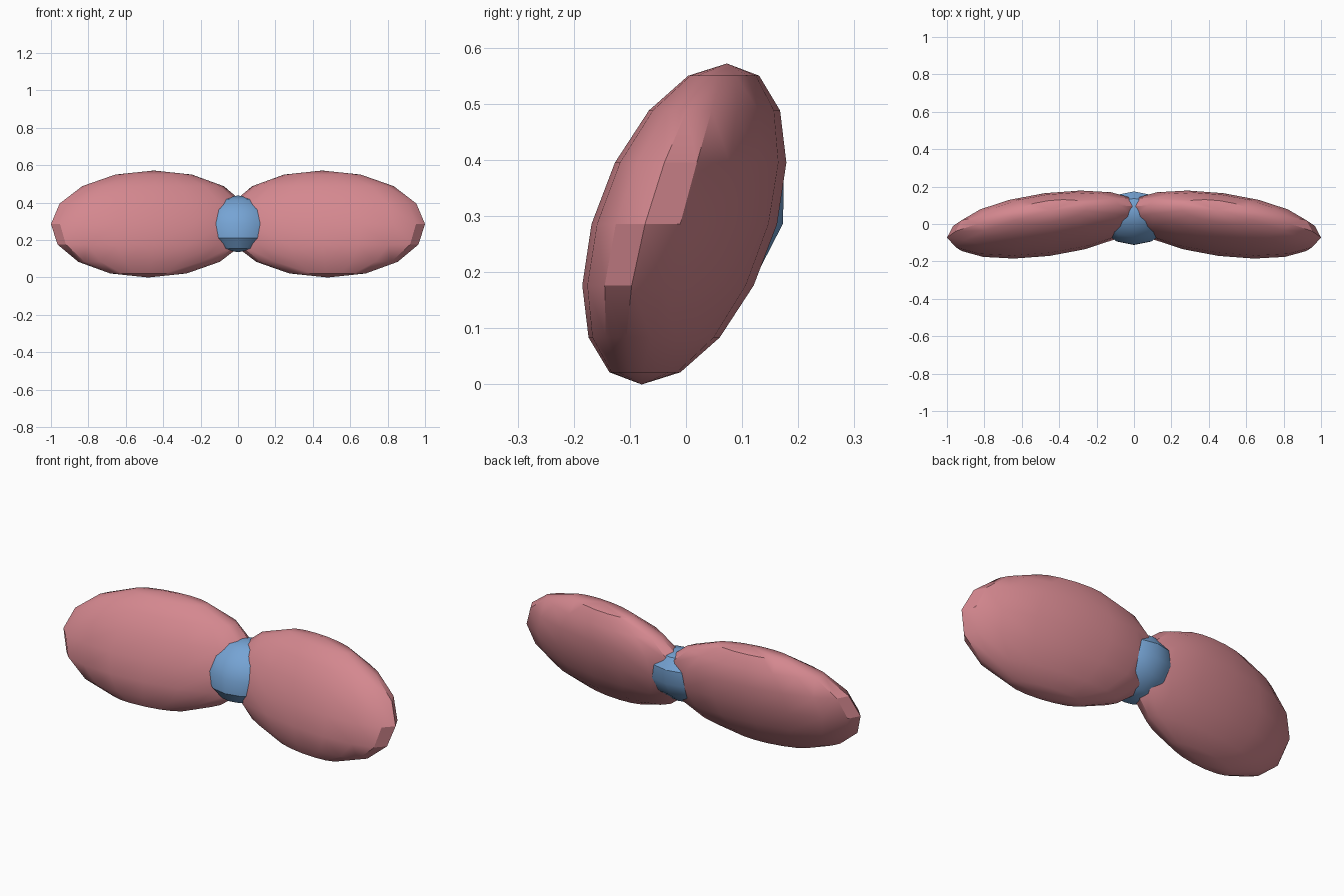
import bpy
import bmesh
from mathutils import Matrix
import math

cube = bpy.data.objects.get("Cube")
if cube:
    bpy.data.objects.remove(cube, do_unlink=True)


def make_material(name, rgb):
    mat = bpy.data.materials.new(name)
    mat.use_nodes = True
    color = (*rgb, 1.0)
    mat.diffuse_color = color
    mat.node_tree.nodes["Principled BSDF"].inputs["Base Color"].default_value = color
    return mat


def leaning_ellipsoid(name, segments, rings, center, axes, mat, side=1):
    """Ellipsoid with level rings; axes are its three half-axis vectors."""
    frame = Matrix((axes[0], axes[1], axes[2])).transposed().to_4x4()
    frame = Matrix.Diagonal((side, 1, 1, 1)) @ Matrix.Translation(center) @ frame
    bm = bmesh.new()
    bmesh.ops.create_uvsphere(bm, u_segments=segments, v_segments=rings,
                              radius=1, matrix=frame)
    bmesh.ops.recalc_face_normals(bm, faces=bm.faces)
    mesh = bpy.data.meshes.new(name)
    bm.to_mesh(mesh)
    bm.free()
    mesh.materials.append(mat)
    obj = bpy.data.objects.new(name, mesh)
    bpy.context.collection.objects.link(obj)
    bpy.ops.object.select_all(action="DESELECT")
    obj.select_set(True)
    bpy.context.view_layer.objects.active = obj
    bpy.ops.object.shade_smooth_by_angle(angle=math.radians(30))
    return obj


pink = make_material("soft pink", (0.66, 0.245, 0.275))
blue = make_material("sky blue", (0.18, 0.37, 0.66))

# Two mirrored loops, swept forward at the tips and leaning back at the top
for name, side in (("left_loop", 1), ("right_loop", -1)):
    leaning_ellipsoid(name, 16, 8, (0.465, -0.003, 0.286),
                      ((0.535, -0.07, 0), (0.02, 0.15, 0), (-0.015, 0.076, 0.286)),
                      pink, side)

# Knot between the loops
leaning_ellipsoid("knot", 12, 6, (0, 0.031, 0.287),
                  ((0.19, 0, 0), (0, 0.142, 0), (0, 0.04, 0.152)), blue)
